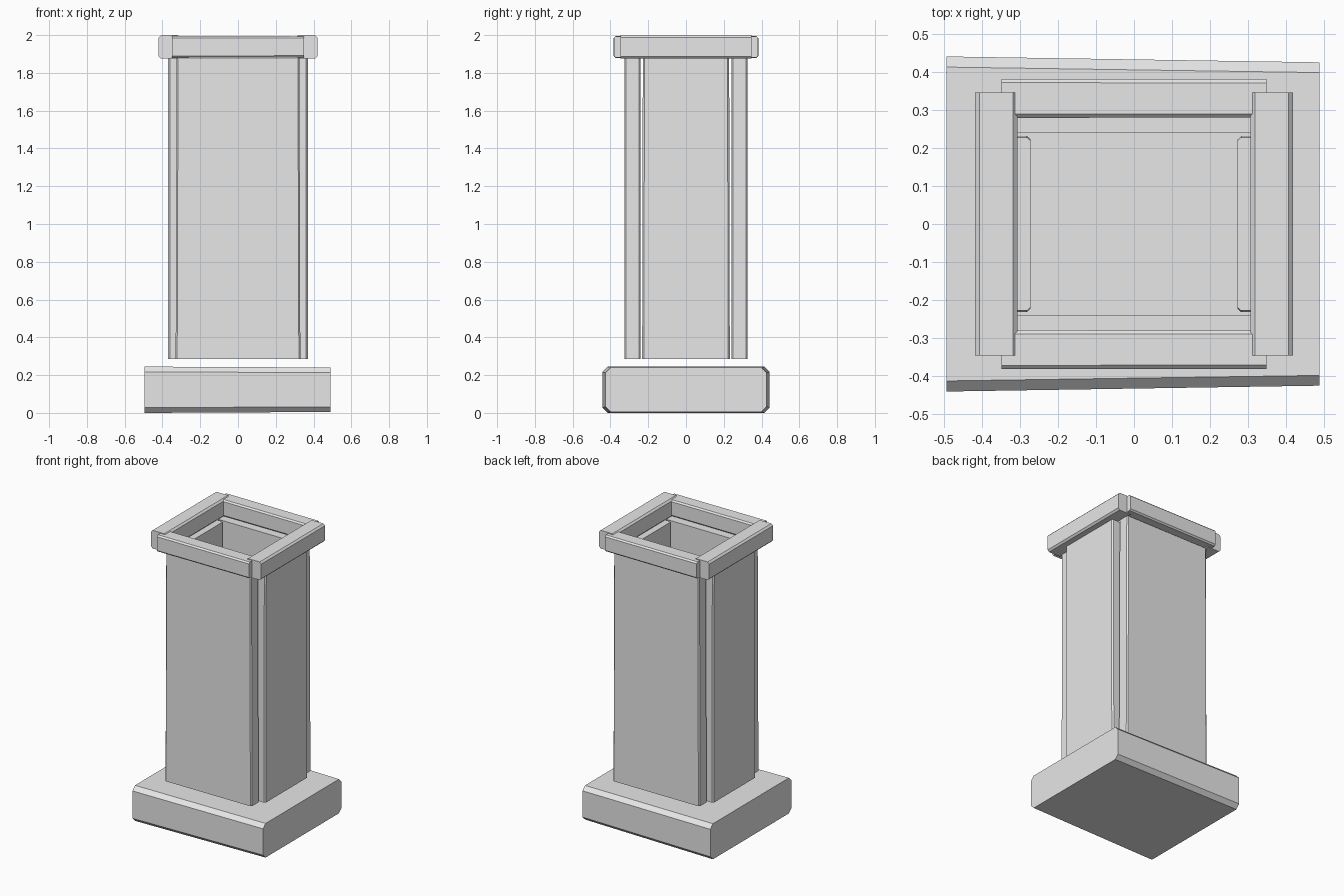
import bpy, bmesh
from mathutils import Vector

cube = bpy.data.objects.get("Cube")
if cube:
    bpy.data.objects.remove(cube, do_unlink=True)

stone = bpy.data.materials.new("grey stone")
stone.use_nodes = True
stone.diffuse_color = (0.8, 0.8, 0.8, 1)
stone.node_tree.nodes["Principled BSDF"].inputs["Base Color"].default_value = (0.8, 0.8, 0.8, 1)


def slab(name, low, high, axis, chamfer, taper=1.0):
    """Block with its edges along one axis chamfered; its far end is scaled by taper."""
    low, high = Vector(low), Vector(high)
    centre, size = (low + high) / 2, high - low
    bm = bmesh.new()
    bmesh.ops.create_cube(bm, size=1)
    for v in bm.verts:
        v.co = Vector(c * s for c, s in zip(v.co, size))
    along = [e for e in bm.edges
             if abs((e.verts[0].co - e.verts[1].co)[axis]) > size[axis] / 2]
    bmesh.ops.bevel(bm, geom=along, offset=chamfer, segments=1, affect='EDGES')
    for v in bm.verts:
        if v.co[axis] > 0:
            for i in range(3):
                if i != axis:
                    v.co[i] *= taper
        v.co += centre
    bmesh.ops.recalc_face_normals(bm, faces=bm.faces)
    mesh = bpy.data.meshes.new(name)
    bm.to_mesh(mesh)
    bm.free()
    mesh.materials.append(stone)
    obj = bpy.data.objects.new(name, mesh)
    bpy.context.collection.objects.link(obj)
    return obj


X, Y, Z = range(3)

# Plinth, a little narrower in depth toward its left end
plinth = slab("plinth", (-0.495, -0.442, 0), (0.49, 0.442, 0.245), X, 0.028)
for v in plinth.data.vertices:
    if v.co.x > 0:
        v.co.y *= 0.965
        v.co.z = 0.005 + v.co.z * 0.96

# Shaft: four upright slabs that do not quite touch, floating above the plinth
bottom, top = 0.285, 1.875
for name, s in (("front", -1), ("back", 1)):
    ys = sorted((s * 0.24, s * 0.325))
    slab(name + "_panel", (-0.33, ys[0], bottom), (0.33, ys[1], top), Z, 0.008, 0.985)
for name, s in (("right", -1), ("left", 1)):
    xs = sorted((s * 0.273, s * 0.37))
    slab(name + "_panel", (xs[0], -0.232, bottom), (xs[1], 0.232, top), Z, 0.009, 0.985)

# Cap: four bars framing an open top
for name, s in (("front", -1), ("back", 1)):
    ys = sorted((s * 0.28, s * 0.383))
    slab(name + "_cap_bar", (-0.35, ys[0], 1.88), (0.35, ys[1], 1.995), X, 0.010, 0.98)
for name, s in (("right", -1), ("left", 1)):
    xs = sorted((s * 0.307, s * 0.42))
    slab(name + "_cap_bar", (xs[0], -0.347, 1.875), (xs[1], 0.347, 2.0), Y, 0.012)
